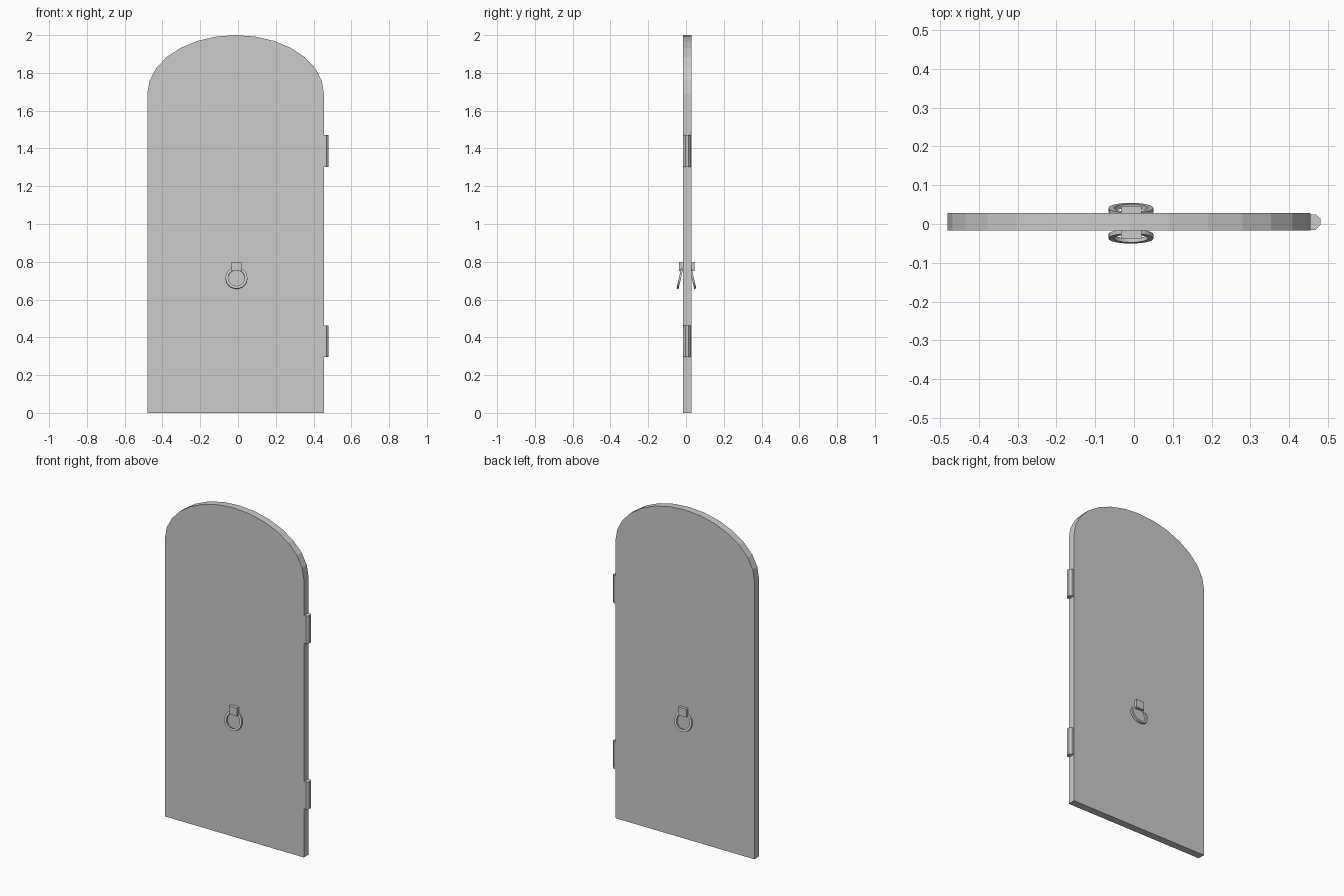
import bpy, bmesh, math
from mathutils import Matrix, Vector

if "Cube" in bpy.data.objects:
    bpy.data.objects.remove(bpy.data.objects["Cube"])


def finish(name, bm, smooth=False):
    bmesh.ops.recalc_face_normals(bm, faces=bm.faces)
    me = bpy.data.meshes.new(name)
    bm.to_mesh(me)
    bm.free()
    ob = bpy.data.objects.new(name, me)
    bpy.context.collection.objects.link(ob)
    if smooth:
        bpy.context.view_layer.objects.active = ob
        ob.select_set(True)
        bpy.ops.object.shade_smooth_by_angle(angle=math.radians(35))
        ob.select_set(False)
    return ob


def prism(name, outline, direction):
    """Extrude a closed planar outline along a direction."""
    bm = bmesh.new()
    face = bm.faces.new([bm.verts.new(p) for p in outline])
    ext = bmesh.ops.extrude_face_region(bm, geom=[face])
    verts = [g for g in ext["geom"] if isinstance(g, bmesh.types.BMVert)]
    bmesh.ops.translate(bm, verts=verts, vec=direction)
    return finish(name, bm)


# Arched door panel
FRONT, BACK = -0.017, 0.028
CX, HALF, SPRING, RISE, SEGS = -0.0125, 0.4675, 1.69, 0.31, 14
outline = [(CX - HALF, FRONT, 0), (CX + HALF, FRONT, 0)]
for i in range(SEGS + 1):
    a = math.pi * i / SEGS
    outline.append((CX + HALF * math.cos(a), FRONT, SPRING + RISE * math.sin(a)))
prism("door_panel", outline, (0, BACK - FRONT, 0))

# Hinge barrels on the right edge
for name, z0, z1 in (("lower_hinge", 0.295, 0.462), ("upper_hinge", 1.302, 1.472)):
    profile = [(0.445, -0.015), (0.468, -0.015), (0.480, -0.003),
               (0.480, 0.014), (0.468, 0.025), (0.445, 0.025)]
    prism(name, [(x, y, z0) for x, y in profile], (0, 0, z1 - z0))


# Ring handle: rectangular section swept in a circle, hanging tilted from the door
def ring(name, y, side):
    n, outer, inner, d = 24, 0.058, 0.044, 0.0055
    bm = bmesh.new()
    loops = []
    for i in range(n):
        a = 2 * math.pi * i / n
        loops.append([bm.verts.new((r * math.cos(a), h, r * math.sin(a)))
                      for r, h in ((outer, -d), (outer, d), (inner, d), (inner, -d))])
    for i in range(n):
        p, q = loops[i], loops[(i + 1) % n]
        for k in range(4):
            bm.faces.new((p[k], p[(k + 1) % 4], q[(k + 1) % 4], q[k]))
    tilt = Matrix.Rotation(math.radians(-13 * side), 4, 'X')
    bm.transform(Matrix.Translation(Vector((-0.008, y, 0.714))) @ tilt)
    finish(name, bm, True)


# Handle mounts and rings on both faces
for label, side, face, mount_y, ring_y in (("front", -1, FRONT, -0.038, -0.032),
                                           ("back", 1, BACK, 0.046, 0.036)):
    prism(label + "_handle_mount",
          [(-0.034, face - side * 0.003, 0.75), (0.019, face - side * 0.003, 0.75),
           (0.019, face - side * 0.003, 0.80), (-0.034, face - side * 0.003, 0.80)],
          (0, mount_y - face + side * 0.003, 0))
    ring(label + "_ring_handle", ring_y, -side)
